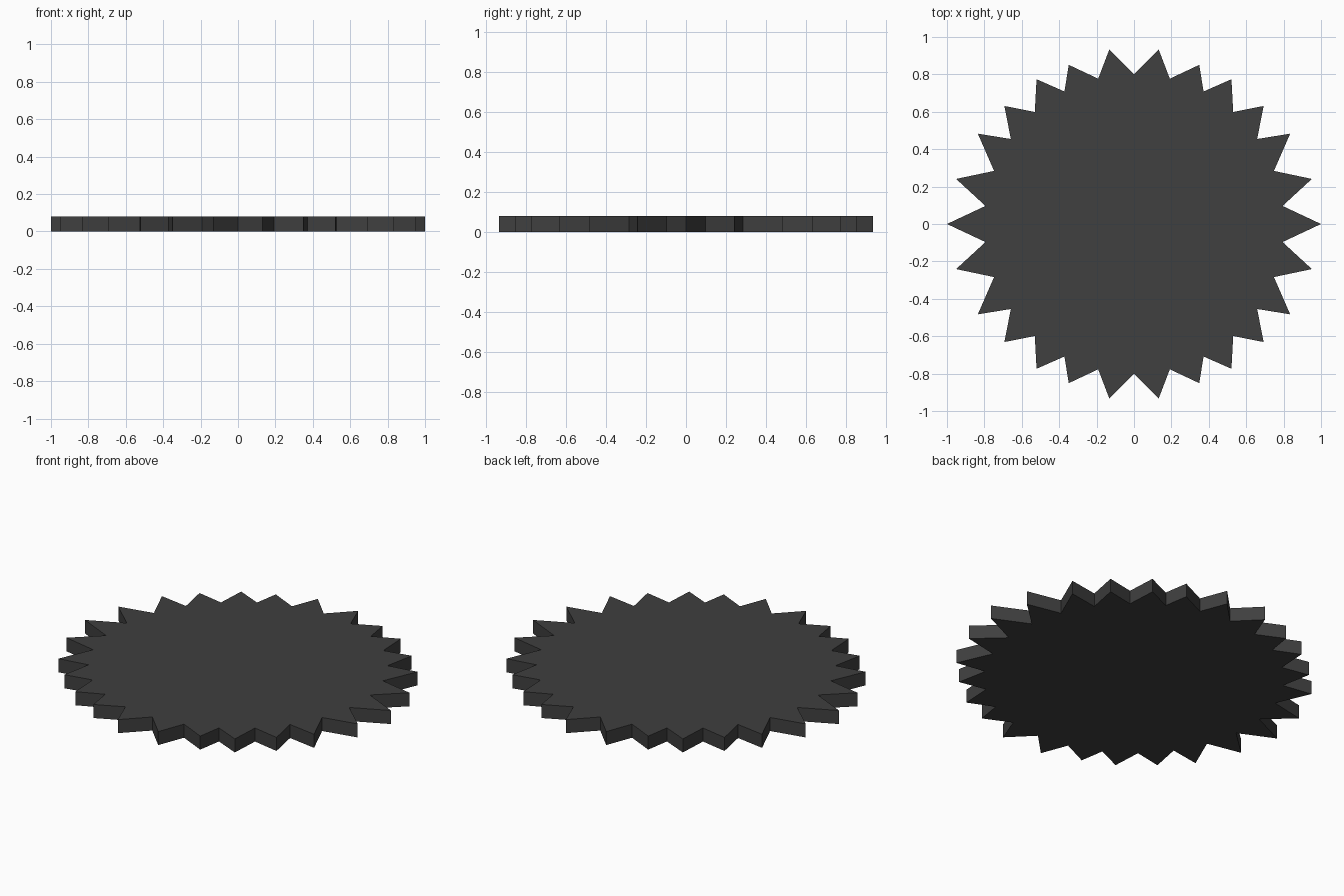
import bpy, bmesh, math

if "Cube" in bpy.data.objects:
    bpy.data.objects.remove(bpy.data.objects["Cube"])

TEETH = 26
HEIGHT = 0.08
ROOT_RADIUS = 0.8

# Tooth tips of one quarter, from +x towards +y
quarter = [(0.951, 0.241), (0.835, 0.483), (0.693, 0.631),
           (0.521, 0.774), (0.349, 0.851), (0.132, 0.933)]
half = [(1.0, 0.0)] + quarter + [(-x, y) for x, y in reversed(quarter)]
tips = half + [(-x, -y) for x, y in half]

# Toothed outline: each tip is followed by a root on the inner circle
outline = []
for i, tip in enumerate(tips):
    a = 2 * math.pi * (i + 0.5) / TEETH
    outline += [tip, (ROOT_RADIUS * math.cos(a), ROOT_RADIUS * math.sin(a))]

# Flat plate extruded from the outline
bm = bmesh.new()
base = bm.faces.new([bm.verts.new((x, y, 0)) for x, y in outline])
top = bmesh.ops.extrude_face_region(bm, geom=[base], use_keep_orig=True)
bmesh.ops.translate(bm, vec=(0, 0, HEIGHT),
                    verts=[v for v in top["geom"] if isinstance(v, bmesh.types.BMVert)])
bmesh.ops.recalc_face_normals(bm, faces=bm.faces)
mesh = bpy.data.meshes.new("toothed_disc")
bm.to_mesh(mesh)
bm.free()
disc = bpy.data.objects.new("toothed_disc", mesh)
bpy.context.collection.objects.link(disc)

# Dark grey finish
mat = bpy.data.materials.new("dark_grey")
mat.diffuse_color = (0.05, 0.05, 0.05, 1)
mat.use_nodes = True
mat.node_tree.nodes["Principled BSDF"].inputs["Base Color"].default_value = mat.diffuse_color
mesh.materials.append(mat)
